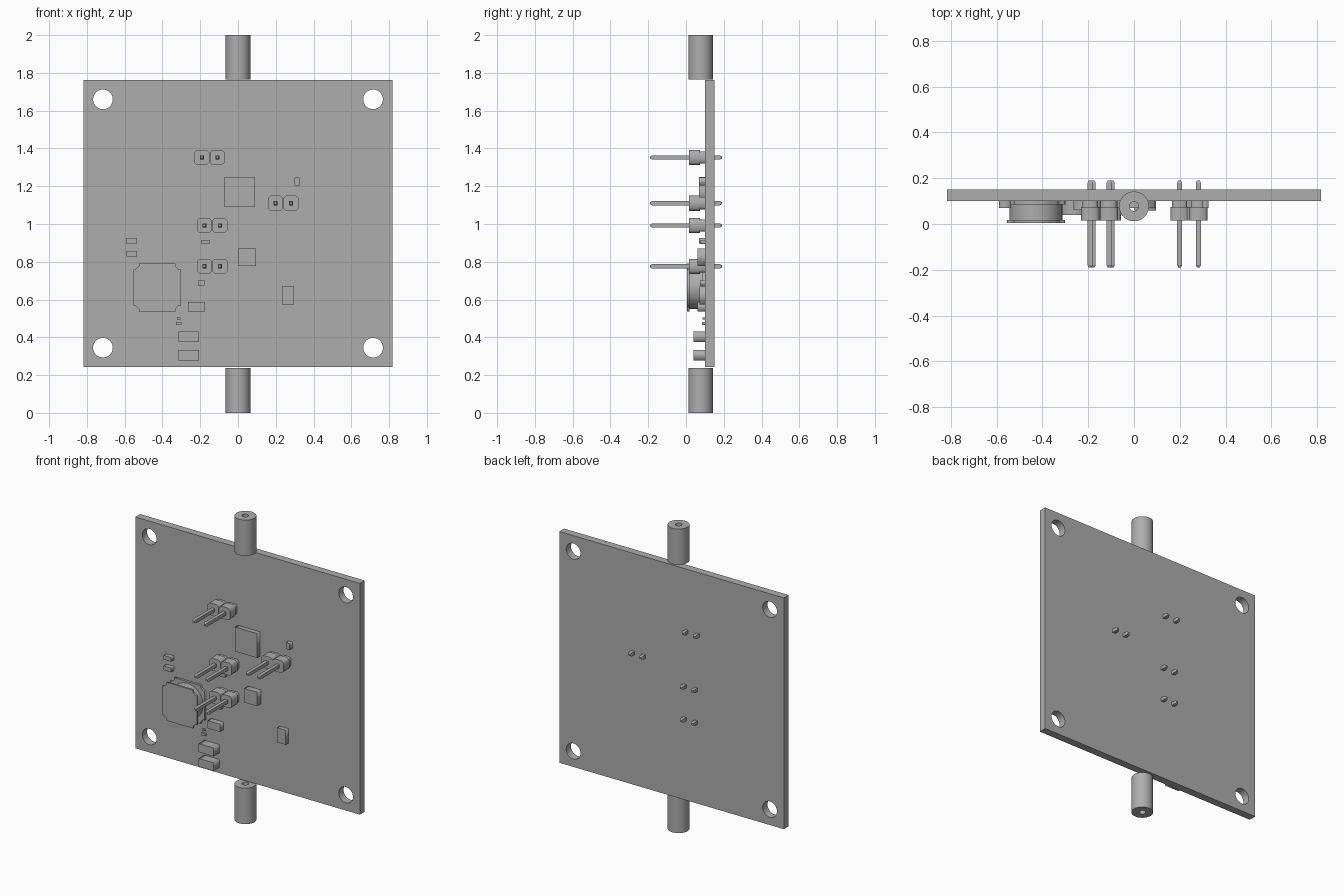
import bpy, bmesh, math
from mathutils import Matrix

if "Cube" in bpy.data.objects:
    bpy.data.objects.remove(bpy.data.objects["Cube"], do_unlink=True)

grey = bpy.data.materials.new("plain grey")
grey.use_nodes = True
COLOUR = (0.42, 0.42, 0.42, 1)
grey.diffuse_color = COLOUR
grey.node_tree.nodes["Principled BSDF"].inputs["Base Color"].default_value = COLOUR

BOARD_FRONT, BOARD_BACK = 0.1, 0.15
FACING_FRONT = Matrix.Rotation(math.pi / 2, 4, 'X')


def circle(cx, cy, r, n=40):
    return [(cx + r * math.cos(2 * math.pi * i / n), cy + r * math.sin(2 * math.pi * i / n)) for i in range(n)]


def rect(x0, x1, z0, z1):
    return [(x0, z0), (x1, z0), (x1, z1), (x0, z1)]


def octagon(cx, cz, h, c):
    """Square of half width h with corners cut by c."""
    k = h - c
    return [(cx + x, cz + z) for x, z in
            ((-k, -h), (k, -h), (h, -k), (h, k), (k, h), (-k, h), (-h, k), (-h, -k))]


def finish(bm, name, smooth=False):
    bmesh.ops.remove_doubles(bm, verts=bm.verts, dist=1e-5)
    bmesh.ops.recalc_face_normals(bm, faces=bm.faces)
    mesh = bpy.data.meshes.new(name)
    bm.to_mesh(mesh)
    bm.free()
    mesh.materials.append(grey)
    obj = bpy.data.objects.new(name, mesh)
    bpy.context.collection.objects.link(obj)
    if smooth:
        bpy.ops.object.select_all(action='DESELECT')
        obj.select_set(True)
        bpy.context.view_layer.objects.active = obj
        bpy.ops.object.shade_smooth_by_angle(angle=math.radians(35))
    return obj


def extrude(name, loops, depth, matrix, smooth=False):
    """Extrude an outline (first loop) with holes (other loops) by depth, centred."""
    curve = bpy.data.curves.new(name, 'CURVE')
    curve.dimensions = '2D'
    curve.fill_mode = 'BOTH'
    curve.extrude = depth / 2
    for loop in loops:
        spline = curve.splines.new('POLY')
        spline.points.add(len(loop) - 1)
        for point, (x, y) in zip(spline.points, loop):
            point.co = (x, y, 0, 1)
        spline.use_cyclic_u = True
    helper = bpy.data.objects.new(name + " outline", curve)
    bpy.context.collection.objects.link(helper)
    mesh = bpy.data.meshes.new_from_object(helper.evaluated_get(bpy.context.evaluated_depsgraph_get()))
    bm = bmesh.new()
    bm.from_mesh(mesh)
    bmesh.ops.transform(bm, matrix=matrix, verts=bm.verts)
    bpy.data.objects.remove(helper)
    bpy.data.meshes.remove(mesh)
    bpy.data.curves.remove(curve)
    return finish(bm, name, smooth)


def plate(name, loops, y0, y1, smooth=False):
    move = Matrix.Translation((0, (y0 + y1) / 2, 0))
    return extrude(name, loops, y1 - y0, move @ FACING_FRONT, smooth)


# Circuit board with four mounting holes
holes = [circle(x, z, 0.052) for x in (-0.715, 0.715) for z in (0.345, 1.66)]
plate("circuit_board", [rect(-0.817, 0.817, 0.242, 1.763)] + holes, BOARD_FRONT, BOARD_BACK, True)

# Hollow edge connectors
for name, z0, z1 in (("bottom_connector", 0, 0.237), ("top_connector", 1.765, 2)):
    extrude(name, [circle(0, 0, 0.065), circle(0, 0, 0.02, 24)], z1 - z0,
            Matrix.Translation((0, 0.077, (z0 + z1) / 2)), True)


# Square pin with tapered ends
def pin(name, x, z):
    bm = bmesh.new()
    rings = []
    for y, h in ((-0.19, 0.006), (-0.18, 0.011), (0.18, 0.011), (0.19, 0.006)):
        rings.append([bm.verts.new((a, y, b)) for a, b in rect(x - h, x + h, z - h, z + h)])
    for r, s in zip(rings, rings[1:]):
        for i in range(4):
            bm.faces.new((r[i], r[i - 1], s[i - 1], s[i]))
    bm.faces.new(rings[0])
    bm.faces.new(rings[-1])
    finish(bm, name)


# Two-pin headers
for n, (x, z) in enumerate(((-0.15, 1.352), (0.24, 1.11), (-0.137, 0.992), (-0.137, 0.776)), 1):
    for side, px in (("right", x - 0.041), ("left", x + 0.041)):
        label = f"header_{n}_{side}"
        plate(label + "_body", [octagon(px, z, 0.04, 0.014)], 0.015, 0.075)
        plate(label + "_base", [octagon(px, z, 0.033, 0.01)], 0.075, BOARD_FRONT)
        pin(label + "_pin", px, z)


# Coil with notched flanges and a round core
def notched(cx, cz, h, a, b):
    quarter = [(h - a, -h), (h - a, -h + b), (h - b, -h + a), (h, -h + a)]
    loop = []
    for _ in range(4):
        loop += [(cx + x, cz + z) for x, z in quarter]
        quarter = [(-z, x) for x, z in quarter]
    return loop


plate("coil_front_flange", [notched(-0.428, 0.664, 0.126, 0.03, 0.012)], 0.005, 0.018)
plate("coil_core", [circle(-0.428, 0.664, 0.115, 48)], 0.018, 0.085, True)
plate("coil_base_flange", [notched(-0.428, 0.664, 0.126, 0.03, 0.012)], 0.085, BOARD_FRONT)

# Flat chips and small block components: x range, z range, front face y
blocks = {
    "main_chip": (-0.072, 0.09, 1.09, 1.25, 0.07),
    "small_chip": (0.003, 0.096, 0.778, 0.87, 0.06),
    "upright_resistor": (0.3, 0.326, 1.205, 1.247, 0.07),
    "diode": (0.234, 0.297, 0.573, 0.669, 0.072),
    "upper_left_capacitor": (-0.59, -0.536, 0.898, 0.925, 0.07),
    "lower_left_capacitor": (-0.59, -0.536, 0.828, 0.856, 0.07),
    "middle_resistor": (-0.193, -0.15, 0.893, 0.915, 0.078),
    "lower_resistor": (-0.213, -0.178, 0.675, 0.7, 0.075),
    "medium_capacitor": (-0.265, -0.174, 0.536, 0.586, 0.062),
    "upper_large_capacitor": (-0.314, -0.206, 0.374, 0.43, 0.04),
    "lower_large_capacitor": (-0.314, -0.206, 0.278, 0.332, 0.04),
    "tiny_resistor": (-0.327, -0.3, 0.464, 0.48, 0.086),
    "tiny_capacitor": (-0.322, -0.305, 0.495, 0.506, 0.088),
}
for name, (x0, x1, z0, z1, y) in blocks.items():
    plate(name, [rect(x0, x1, z0, z1)], y, BOARD_FRONT)
